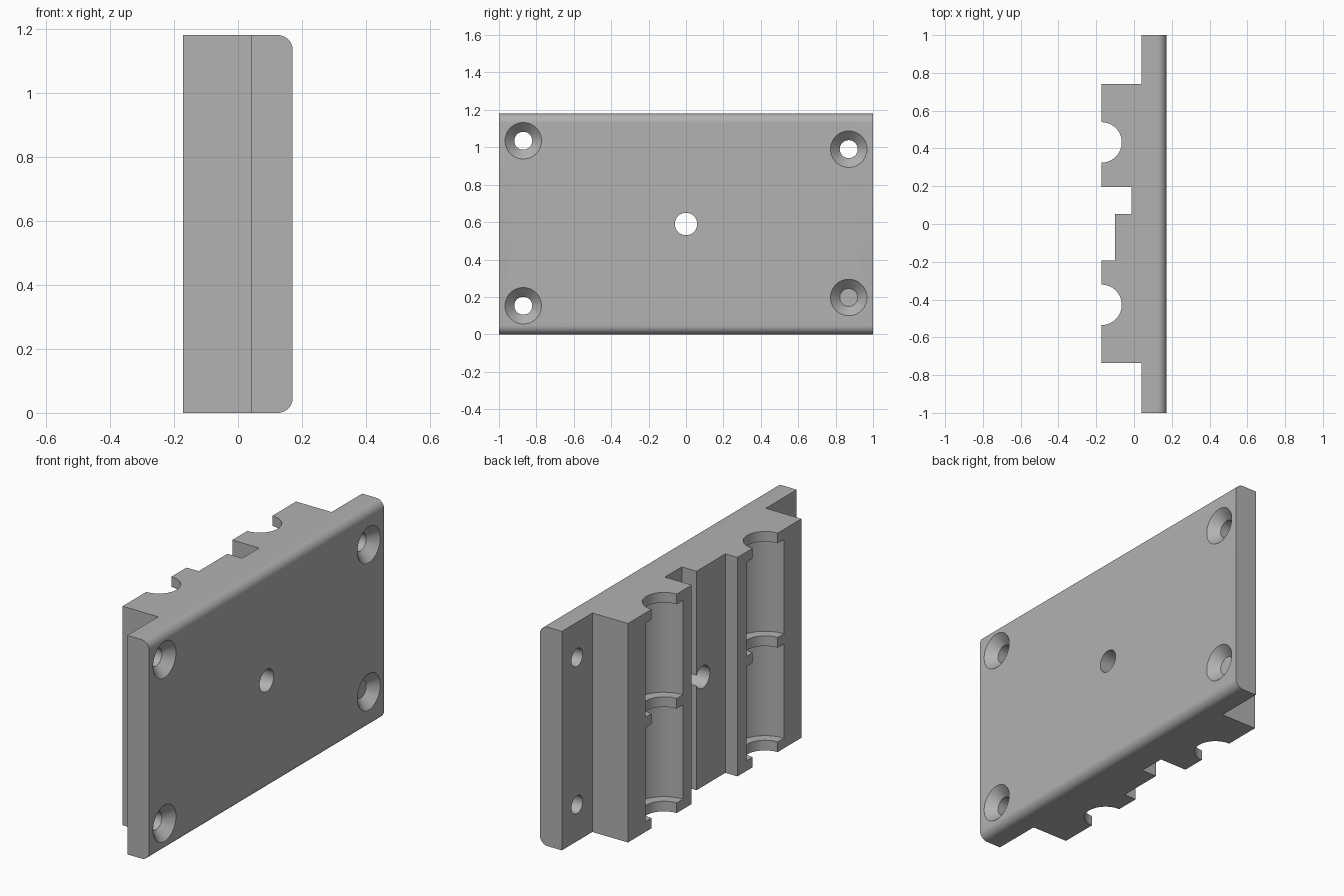
import bpy, bmesh
from math import sin, cos, pi, radians
from mathutils import Matrix

if "Cube" in bpy.data.objects:
    bpy.data.objects.remove(bpy.data.objects["Cube"])

HEIGHT = 1.18
FRONT, STEP, BACK = 0.171, 0.04, -0.172   # plate face, plate rear, block rear
GROOVES = (0.432, -0.428)
NARROW, WIDE, RIB = 0.107, 0.16, 0.055

grey = bpy.data.materials.new("light grey")
grey.use_nodes = True
colour = (0.445, 0.445, 0.445, 1)
grey.diffuse_color = colour
grey.node_tree.nodes["Principled BSDF"].inputs["Base Color"].default_value = colour


def add_object(name, bm):
    bmesh.ops.recalc_face_normals(bm, faces=bm.faces)
    mesh = bpy.data.meshes.new(name)
    bm.to_mesh(mesh)
    bm.free()
    obj = bpy.data.objects.new(name, mesh)
    bpy.context.collection.objects.link(obj)
    mesh.materials.append(grey)
    return obj


def groove_arc(y, steps=32):
    """Half-round channel in the rear face, walked from +y to -y."""
    return [(BACK + NARROW * sin(pi * i / steps), y + NARROW * cos(pi * i / steps))
            for i in range(steps + 1)]


def cut(target, r1, r2, depth, place):
    """Subtract a cone or cylinder, then drop the cutter."""
    bm = bmesh.new()
    bmesh.ops.create_cone(bm, cap_ends=True, segments=64, radius1=r1,
                          radius2=r2, depth=depth, matrix=place)
    cutter = add_object("cutter", bm)
    cutter.hide_render = True
    mod = target.modifiers.new("cut", "BOOLEAN")
    mod.operation, mod.solver, mod.object = "DIFFERENCE", "EXACT", cutter
    bpy.context.view_layer.objects.active = target
    bpy.ops.object.modifier_apply(modifier=mod.name)
    bpy.data.objects.remove(cutter)


def across(x, y, z):
    """Placement with the cutter axis pointing along +x."""
    return Matrix.Translation((x, y, z)) @ Matrix.Rotation(pi / 2, 4, "Y")


# Plate and stepped rear block as one extruded outline
outline = [(FRONT, -1), (FRONT, 1), (STEP, 1), (STEP, 0.74), (BACK, 0.74)]
outline += groove_arc(GROOVES[0])
outline += [(BACK, 0.197), (-0.012, 0.197), (-0.012, 0.053), (-0.1, 0.053),
            (-0.1, -0.192), (BACK, -0.192)]
outline += groove_arc(GROOVES[1])
outline += [(BACK, -0.737), (STEP, -0.737), (STEP, -1)]

bm = bmesh.new()
base = bm.faces.new([bm.verts.new((x, y, 0)) for x, y in outline])
top = bmesh.ops.extrude_face_region(bm, geom=[base])["geom"]
bmesh.ops.translate(bm, vec=(0, 0, HEIGHT),
                    verts=[v for v in top if isinstance(v, bmesh.types.BMVert)])

# Rounded long edges of the front plate
long_edges = [e for e in bm.edges
              if all(abs(v.co.x - FRONT) < 1e-5 for v in e.verts)
              and abs(e.verts[0].co.z - e.verts[1].co.z) < 1e-5]
bmesh.ops.bevel(bm, geom=long_edges, offset=0.047, segments=10,
                profile=0.5, affect="EDGES")
plate = add_object("mounting_plate", bm)

# Wider channel pockets, leaving ribs at both ends and the middle
pocket = (HEIGHT - 3 * RIB) / 2
for y in GROOVES:
    for z in (RIB + pocket / 2, HEIGHT - RIB - pocket / 2):
        cut(plate, WIDE, WIDE, pocket, Matrix.Translation((BACK, y, z)))

# Countersunk corner screw holes
SINK = 0.05
for y, z in ((-0.87, 1.035), (-0.87, 0.153), (0.87, 0.99), (0.87, 0.197)):
    cut(plate, 0.048, 0.048, 1, across(0, y, z))
    cut(plate, 0.048, 0.098, SINK, across(FRONT - SINK / 2 + 0.0005, y, z))

# Central through hole
cut(plate, 0.06, 0.06, 1, across(0, 0, HEIGHT / 2))

bpy.ops.object.select_all(action="DESELECT")
plate.select_set(True)
bpy.context.view_layer.objects.active = plate
bpy.ops.object.shade_smooth_by_angle(angle=radians(30))
